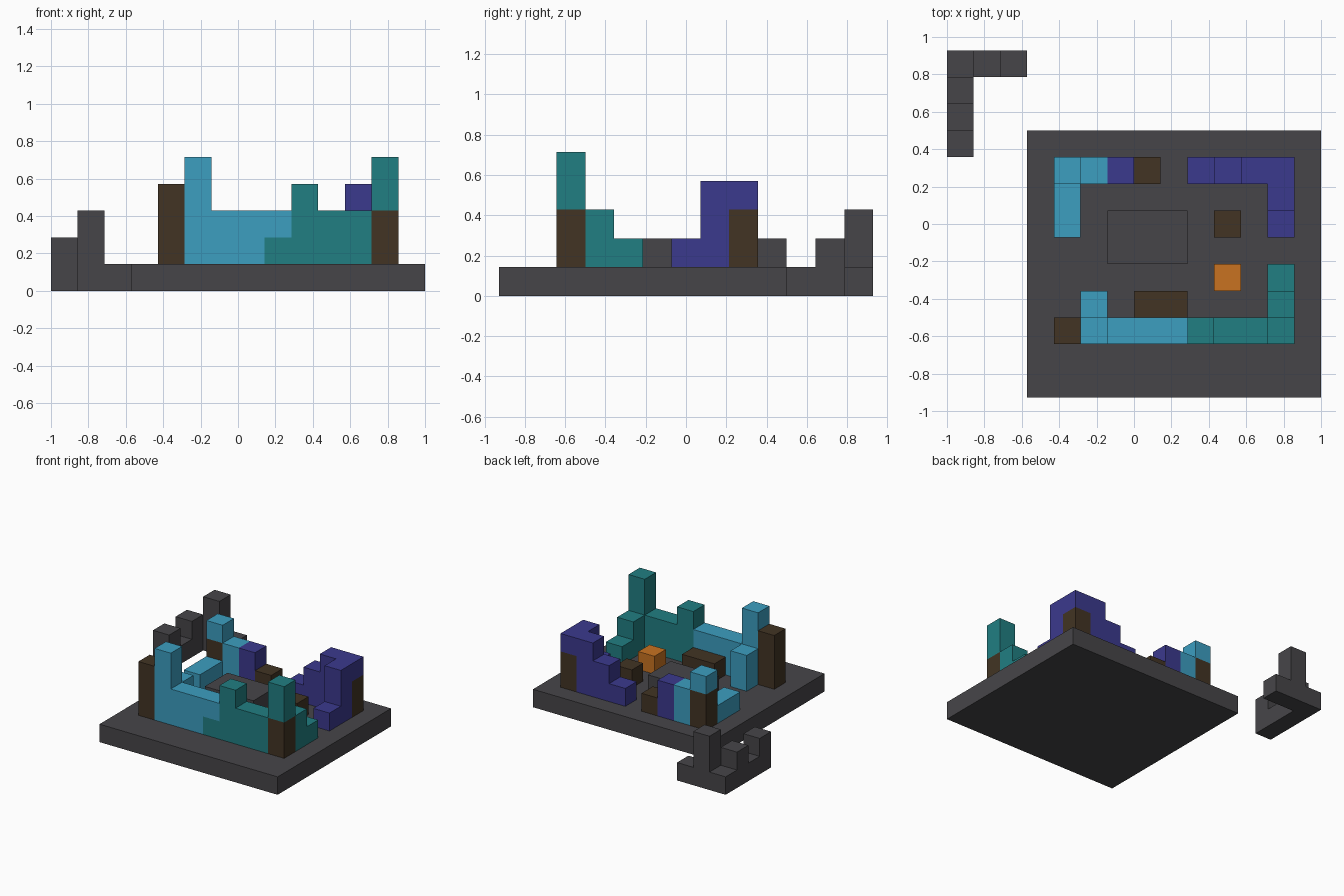
import bpy
import bmesh
from mathutils import Vector

# Everything sits on a cubic grid, 14 cells wide and 13 deep
CELL = 1 / 7
ORIGIN = Vector((-7, -6.5, 0))

cube = bpy.data.objects.get("Cube")
if cube:
    bpy.data.objects.remove(cube, do_unlink=True)


def material(name, rgb):
    mat = bpy.data.materials.new(name)
    mat.use_nodes = True
    color = (*rgb, 1)
    mat.diffuse_color = color
    bsdf = next(n for n in mat.node_tree.nodes if n.type == 'BSDF_PRINCIPLED')
    bsdf.inputs["Base Color"].default_value = color
    bsdf.inputs["Roughness"].default_value = 0.8
    return mat


GREY = material("dark grey", (0.062, 0.060, 0.066))
BLUE = material("sky blue", (0.045, 0.342, 0.530))
TEAL = material("teal", (0.015, 0.209, 0.223))
PURPLE = material("purple", (0.044, 0.041, 0.270))
BROWN = material("dark brown", (0.054, 0.034, 0.017))
ORANGE = material("orange", (0.578, 0.171, 0.015))


def block(x, y, z, w=1, d=1, h=1):
    """Set of grid cells filling a box."""
    return {(i, j, k) for i in range(x, x + w)
            for j in range(y, y + d) for k in range(z, z + h)}


def build(name, mat, *blocks):
    """Join blocks into one outer skin and merge its flat faces."""
    cells = set().union(*blocks)
    bm = bmesh.new()
    for cell in cells:
        for axis in range(3):
            for side in (0, 1):
                near = list(cell)
                near[axis] += 2 * side - 1
                if tuple(near) in cells:
                    continue
                u, v = (axis + 1) % 3, (axis + 2) % 3
                ring = []
                for a, b in ((0, 0), (1, 0), (1, 1), (0, 1)):
                    p = Vector(cell)
                    p[axis] += side
                    p[u] += a
                    p[v] += b
                    ring.append(bm.verts.new((p + ORIGIN) * CELL))
                bm.faces.new(ring if side else ring[::-1])
    bmesh.ops.remove_doubles(bm, verts=bm.verts, dist=CELL / 100)
    bmesh.ops.dissolve_limit(bm, angle_limit=0.01, verts=bm.verts, edges=bm.edges)
    mesh = bpy.data.meshes.new(name)
    bm.to_mesh(mesh)
    bm.free()
    mesh.materials.append(mat)
    obj = bpy.data.objects.new(name, mesh)
    bpy.context.collection.objects.link(obj)


# Ground plate, its raised middle, and the separate corner wall
build("base_plate", GREY, block(3, 0, 0, w=11, d=10))
build("centre_slab", GREY, block(6, 5, 1, w=3, d=2))
build("detached_corner_wall", GREY,
      block(0, 9, 0, d=4), block(1, 12, 0, w=2),
      block(0, 9, 1), block(0, 11, 1), block(1, 12, 1, h=2))

# Front wall
build("front_blue_wall", BLUE,
      block(5, 2, 1, h=4), block(6, 2, 1, w=2, h=2),
      block(8, 2, 2), block(5, 3, 1, h=2))
build("front_teal_wall", TEAL,
      block(8, 2, 1), block(9, 2, 1, h=3), block(10, 2, 1, w=2, h=2),
      block(12, 2, 3, h=2), block(12, 3, 1, h=2), block(12, 4, 1))
build("front_brown_tower", BROWN, block(4, 2, 1, h=3))
build("front_brown_corner", BROWN, block(12, 2, 1, h=2))
build("front_brown_step", BROWN, block(7, 3, 1, w=2))

# Back wall on the +x side
build("back_purple_wall", PURPLE,
      block(9, 8, 1), block(10, 8, 1, h=2), block(11, 8, 1, h=3),
      block(12, 8, 3), block(12, 7, 1, h=3), block(12, 6, 1))
build("back_brown_corner", BROWN, block(12, 8, 1, h=2))

# Back wall on the -x side
build("back_blue_wall", BLUE,
      block(4, 8, 3), block(5, 8, 1, h=2), block(4, 6, 1, d=2))
build("back_purple_post", PURPLE, block(6, 8, 1, h=2))
build("back_brown_post", BROWN, block(4, 8, 1, h=2))
build("back_brown_step", BROWN, block(7, 8, 1))

# Loose cubes in the yard
build("orange_cube", ORANGE, block(10, 4, 1))
build("brown_cube", BROWN, block(10, 6, 1))
